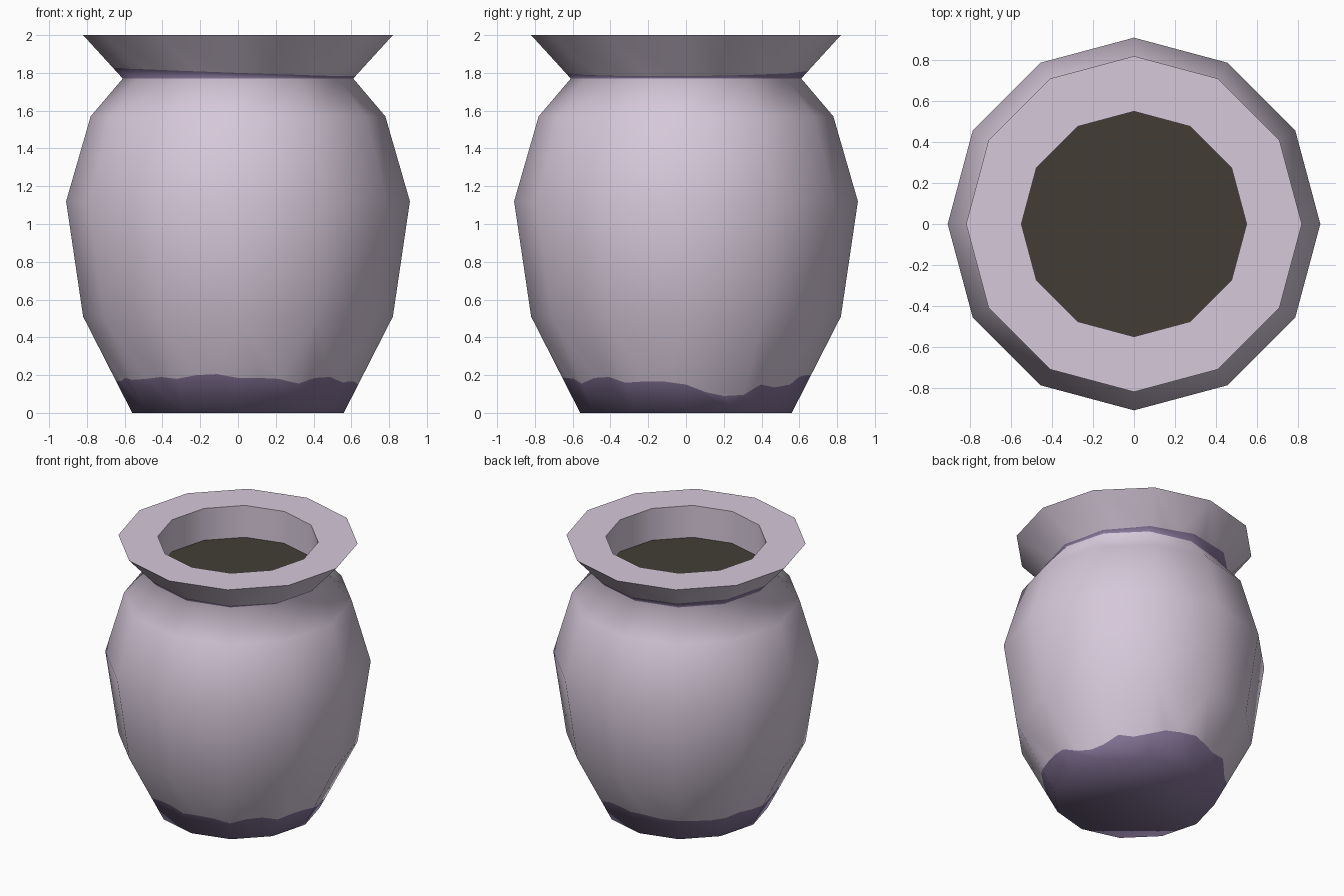
import bpy, bmesh, math

if "Cube" in bpy.data.objects:
    bpy.data.objects.remove(bpy.data.objects["Cube"])

SIDES, SUB = 12, 3          # twelve-sided pot, three paint-line points per side
COLS = SIDES * SUB


def material(name, rgb):
    m = bpy.data.materials.new(name)
    m.diffuse_color = (*rgb, 1)
    m.use_nodes = True
    m.node_tree.nodes["Principled BSDF"].inputs["Base Color"].default_value = m.diffuse_color
    return m


lilac = material("pale_lilac", (0.67, 0.58, 0.70))
purple = material("dusty_purple", (0.24, 0.18, 0.32))
earth = material("dark_earth", (0.055, 0.047, 0.036))


def ring(bm, r, z):
    return [bm.verts.new((r * math.cos(i * math.tau / SIDES),
                          r * math.sin(i * math.tau / SIDES), z)) for i in range(SIDES)]


def wavy_ring(bm, low, high, height):
    """Paint line lying on the flat sides between two profile points."""
    verts = []
    for i in range(COLS):
        a = i * math.tau / COLS
        z = height(i)
        t = (z - low[1]) / (high[1] - low[1])
        r = low[0] + t * (high[0] - low[0])
        off = a % (math.tau / SIDES) - math.pi / SIDES
        if i % SUB:
            r *= math.cos(math.pi / SIDES) / math.cos(off)
        verts.append(bm.verts.new((r * math.cos(a), r * math.sin(a), z)))
    return verts


def side(loop, i):
    """Points of one ring along side i."""
    n = len(loop) // SIDES
    return [loop[(i * n + k) % len(loop)] for k in range(n + 1)]


def bridge(bm, a, b, mat):
    for i in range(SIDES):
        f = bm.faces.new(side(a, i) + side(b, i)[::-1])
        f.material_index = mat
        f.smooth = True


def finish(name, bm, mats):
    bmesh.ops.recalc_face_normals(bm, faces=bm.faces)
    me = bpy.data.meshes.new(name)
    bm.to_mesh(me)
    bm.free()
    for m in mats:
        me.materials.append(m)
    ob = bpy.data.objects.new(name, me)
    bpy.context.collection.objects.link(ob)
    return ob


# Height of the purple glaze at the foot, every 10 degrees from +x
foot = [.15, .11, .09, .095, .15, .135, .15, .19, .20, .20, .19, .175,
        .18, .17, .16, .175, .185, .17, .17, .17, .185, .175, .18, .19,
        .18, .20, .205, .185, .185, .18, .155, .185, .19, .16, .167, .165]


def neck_line(i):
    a = i * math.tau / COLS
    return 1.805 - 0.022 * math.cos(a) + 0.005 * math.sin(a)


# Pot body with flared rim
profile = [(.56, 0), (.82, .51), (.91, 1.12), (.78, 1.57), (.61, 1.77),
           (.82, 2.0), (.55, 2.0), (.55, 1.76)]
bm = bmesh.new()
rings = [ring(bm, r, z) for r, z in profile]
lines = {0: wavy_ring(bm, profile[0], profile[1], lambda i: foot[i]),
         4: wavy_ring(bm, profile[4], profile[5], neck_line)}
for k in range(len(profile) - 1):
    if k in lines:
        bridge(bm, rings[k], lines[k], 1)
        bridge(bm, lines[k], rings[k + 1], 0)
    else:
        bridge(bm, rings[k], rings[k + 1], 0)
base = bm.faces.new(rings[0][::-1])
base.material_index = 1
# Soil closes the mouth
soil = bm.faces.new(rings[-1])
soil.material_index = 2
pot = finish("pot", bm, [lilac, purple, earth])

bpy.context.view_layer.objects.active = pot
pot.select_set(True)
bpy.ops.object.shade_smooth_by_angle(angle=math.radians(84))
